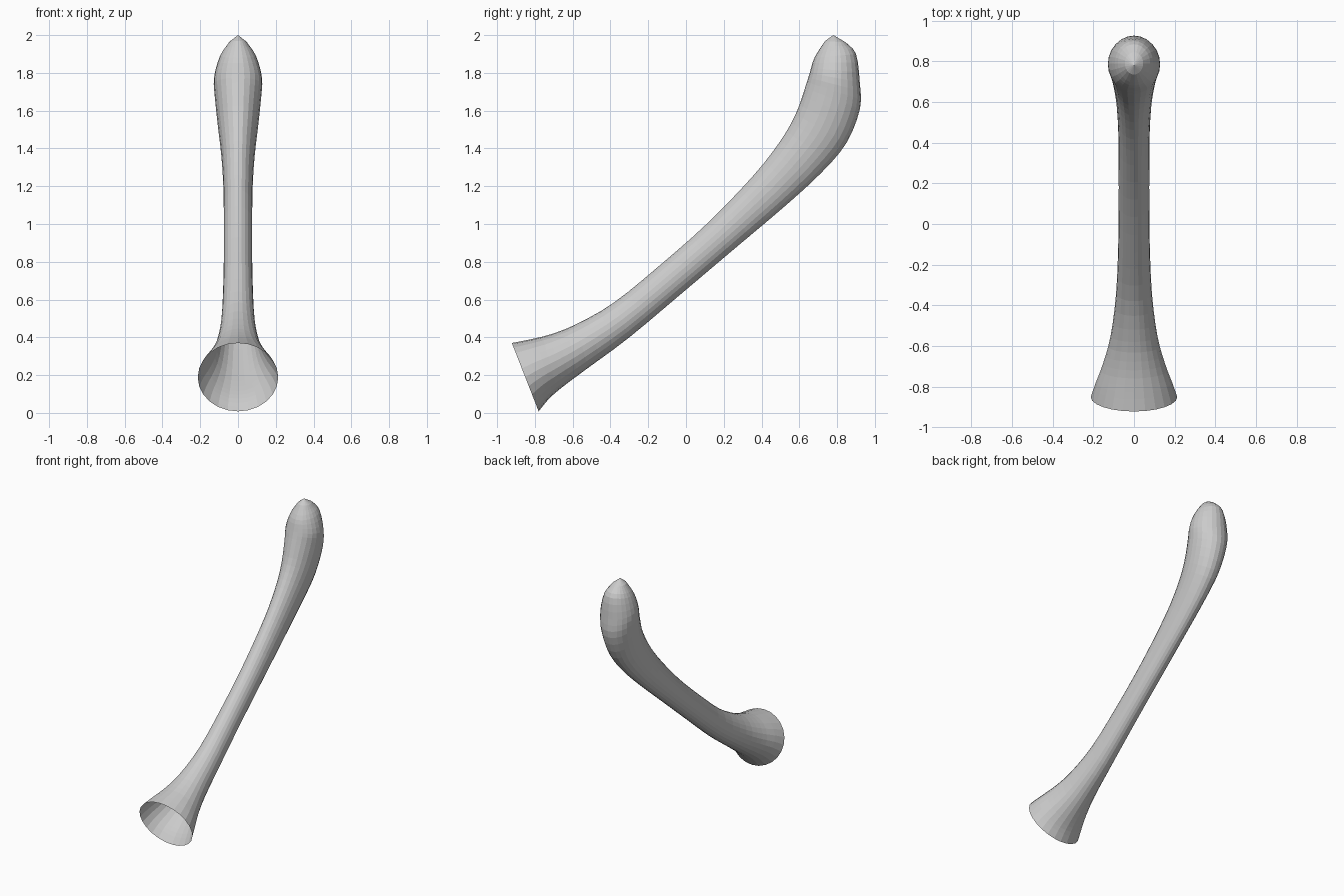
import bpy, bmesh, math
from mathutils import Vector

if "Cube" in bpy.data.objects:
    bpy.data.objects.remove(bpy.data.objects["Cube"])

SIDES = 24
STEPS = 3

# Cross-sections: upper edge (y, z), lower edge (y, z), half width in x
SECTIONS = [
    (-.922, .37, -.78, .008, .213),
    (-.83, .388, -.725, .075, .187),
    (-.72, .415, -.65, .14, .152),
    (-.58, .47, -.52, .237, .115),
    (-.38, .585, -.30, .40, .088),
    (-.14, .78, -.02, .635, .077),
    (.12, 1.01, .24, .855, .075),
    (.36, 1.26, .53, 1.10, .077),
    (.50, 1.44, .72, 1.275, .088),
    (.58, 1.58, .85, 1.43, .105),
    (.63, 1.72, .921, 1.61, .122),
    (.655, 1.80, .92, 1.75, .127),
    (.68, 1.88, .90, 1.90, .095),
    (.735, 1.968, .845, 1.962, .045),
]
TIP = (0, .78, 2.0)


def smooth(sections):
    """Catmull-Rom interpolation of the cross-sections."""
    pts = [Vector(s) for s in sections]
    pts = [pts[0] * 2 - pts[1]] + pts + [pts[-1] * 2 - pts[-2]]
    out = []
    for a, b, c, d in zip(pts, pts[1:], pts[2:], pts[3:]):
        for k in range(STEPS):
            t = k / STEPS
            out.append((b * 2 + (c - a) * t + (a * 2 - b * 5 + c * 4 - d) * t * t
                        + (b * 3 - a - c * 3 + d) * t ** 3) * 0.5)
    return out + [pts[-2]]


# Flared curved horn, open at the mouth, closed at the tip
bm = bmesh.new()
rings = []
for uy, uz, ly, lz, w in smooth(SECTIONS):
    upper, lower = Vector((0, uy, uz)), Vector((0, ly, lz))
    mid, half = (upper + lower) / 2, (upper - lower) / 2
    ring = []
    for i in range(SIDES):
        a = math.tau * i / SIDES
        ring.append(bm.verts.new(mid + half * math.cos(a) + Vector((w * math.sin(a), 0, 0))))
    rings.append(ring)

for r0, r1 in zip(rings, rings[1:]):
    for i in range(SIDES):
        j = (i + 1) % SIDES
        bm.faces.new((r0[i], r0[j], r1[j], r1[i]))

tip = bm.verts.new(TIP)
for i in range(SIDES):
    bm.faces.new((rings[-1][i], rings[-1][(i + 1) % SIDES], tip))

bmesh.ops.recalc_face_normals(bm, faces=bm.faces[:])
# Make sure the normals point outward at the tip
bm.normal_update()
if tip.normal.z < 0:
    bmesh.ops.reverse_faces(bm, faces=bm.faces[:])

mesh = bpy.data.meshes.new("curved_horn")
bm.to_mesh(mesh)
bm.free()
horn = bpy.data.objects.new("curved_horn", mesh)
bpy.context.collection.objects.link(horn)
